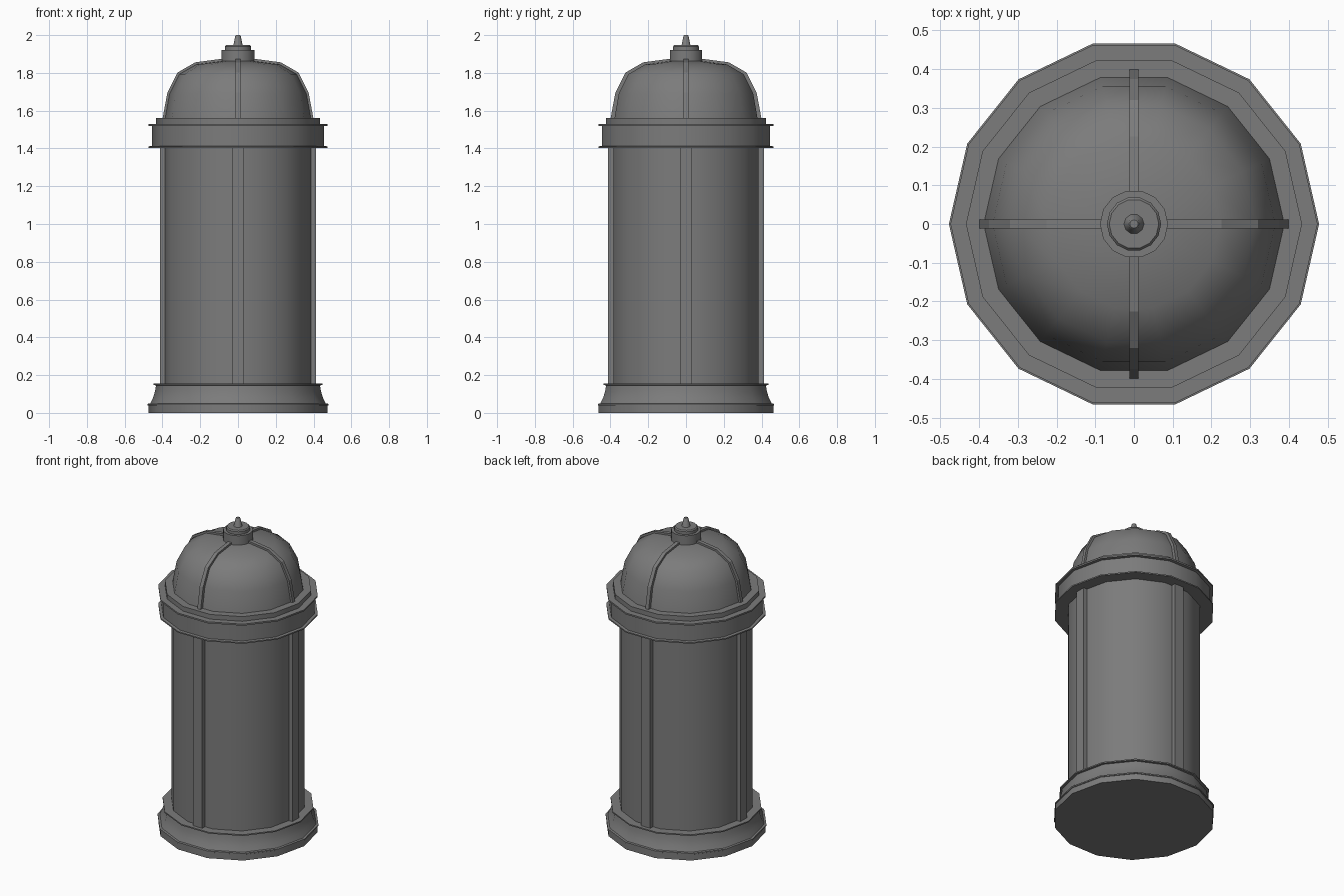
import bpy, bmesh, math

if "Cube" in bpy.data.objects:
    bpy.data.objects.remove(bpy.data.objects["Cube"])

metal = bpy.data.materials.new("dark grey metal")
metal.use_nodes = True
metal.diffuse_color = (0.2, 0.2, 0.2, 1)
metal.node_tree.nodes["Principled BSDF"].inputs["Base Color"].default_value = (0.2, 0.2, 0.2, 1)

SIDES = 14


def finish(name, bm, smooth=None):
    bmesh.ops.recalc_face_normals(bm, faces=bm.faces)
    mesh = bpy.data.meshes.new(name)
    bm.to_mesh(mesh)
    bm.free()
    mesh.materials.append(metal)
    obj = bpy.data.objects.new(name, mesh)
    bpy.context.collection.objects.link(obj)
    if smooth:
        bpy.ops.object.select_all(action='DESELECT')
        obj.select_set(True)
        bpy.context.view_layer.objects.active = obj
        bpy.ops.object.shade_smooth_by_angle(angle=math.radians(smooth))
    return obj


def turned(name, profile, smooth=38, sides=SIDES):
    """Solid of revolution from (radius, height) points, capped at both ends."""
    bm = bmesh.new()
    rings = []
    for r, z in profile:
        rings.append([bm.verts.new((r * math.cos(a), r * math.sin(a), z))
                      for a in (math.tau * i / sides for i in range(sides))])
    for low, high in zip(rings, rings[1:]):
        for i in range(sides):
            j = (i + 1) % sides
            bm.faces.new((low[i], low[j], high[j], high[i]))
    bm.faces.new(rings[0])
    bm.faces.new(rings[-1])
    return finish(name, bm, smooth)


def bar(name, outline, width, angle):
    """Side outline of (radius, height) points, given a width and turned about z."""
    bm = bmesh.new()
    c, s = math.cos(angle), math.sin(angle)
    sheets = [[bm.verts.new((r * c - t * s, r * s + t * c, z)) for r, z in outline]
              for t in (-width / 2, width / 2)]
    n = len(outline)
    for i in range(n):
        j = (i + 1) % n
        bm.faces.new((sheets[0][i], sheets[0][j], sheets[1][j], sheets[1][i]))
    for sheet in sheets:
        bm.faces.new(sheet)
    return finish(name, bm)


# Flared foot with lips
turned("base", [(0.474, 0), (0.474, 0.038), (0.478, 0.04), (0.478, 0.048),
                (0.465, 0.05), (0.45, 0.08), (0.439, 0.115), (0.434, 0.146),
                (0.448, 0.147), (0.448, 0.155), (0.38, 0.155)])

# Main drum
turned("body", [(0.395, 0.14), (0.395, 1.42)])

# Collar band, with a lip above and below and a step on top
turned("collar", [(0.38, 1.403), (0.474, 1.403), (0.474, 1.411), (0.456, 1.413),
                  (0.456, 1.518), (0.474, 1.52), (0.474, 1.53), (0.434, 1.53),
                  (0.434, 1.56), (0.37, 1.56)])

# Domed roof
dome = [(0.39, 1.55), (0.365, 1.69), (0.313, 1.793), (0.222, 1.845), (0.07, 1.864)]
turned("dome", dome, smooth=60)

# Finial
turned("finial_base", [(0.088, 1.85), (0.088, 1.922), (0.07, 1.922),
                       (0.07, 1.94), (0.064, 1.947)])
turned("finial_tip", [(0.027, 1.945), (0.023, 1.952), (0.014, 1.997), (0.011, 2.0)], sides=10)

# Four body strips and four dome ribs
rib_top = [(0.401, 1.55), (0.374, 1.695), (0.32, 1.802), (0.226, 1.856), (0.075, 1.876)]
rib_under = [(r - 0.035, z - 0.02) for r, z in reversed(rib_top)]
strip = [(0.36, 0.14), (0.413, 0.14), (0.413, 1.42), (0.36, 1.42)]
for k, side in enumerate(("left", "back", "right", "front")):
    bar("body_strip_" + side, strip, 0.066, k * math.pi / 2)
    bar("dome_rib_" + side, rib_top + rib_under, 0.024, k * math.pi / 2)
